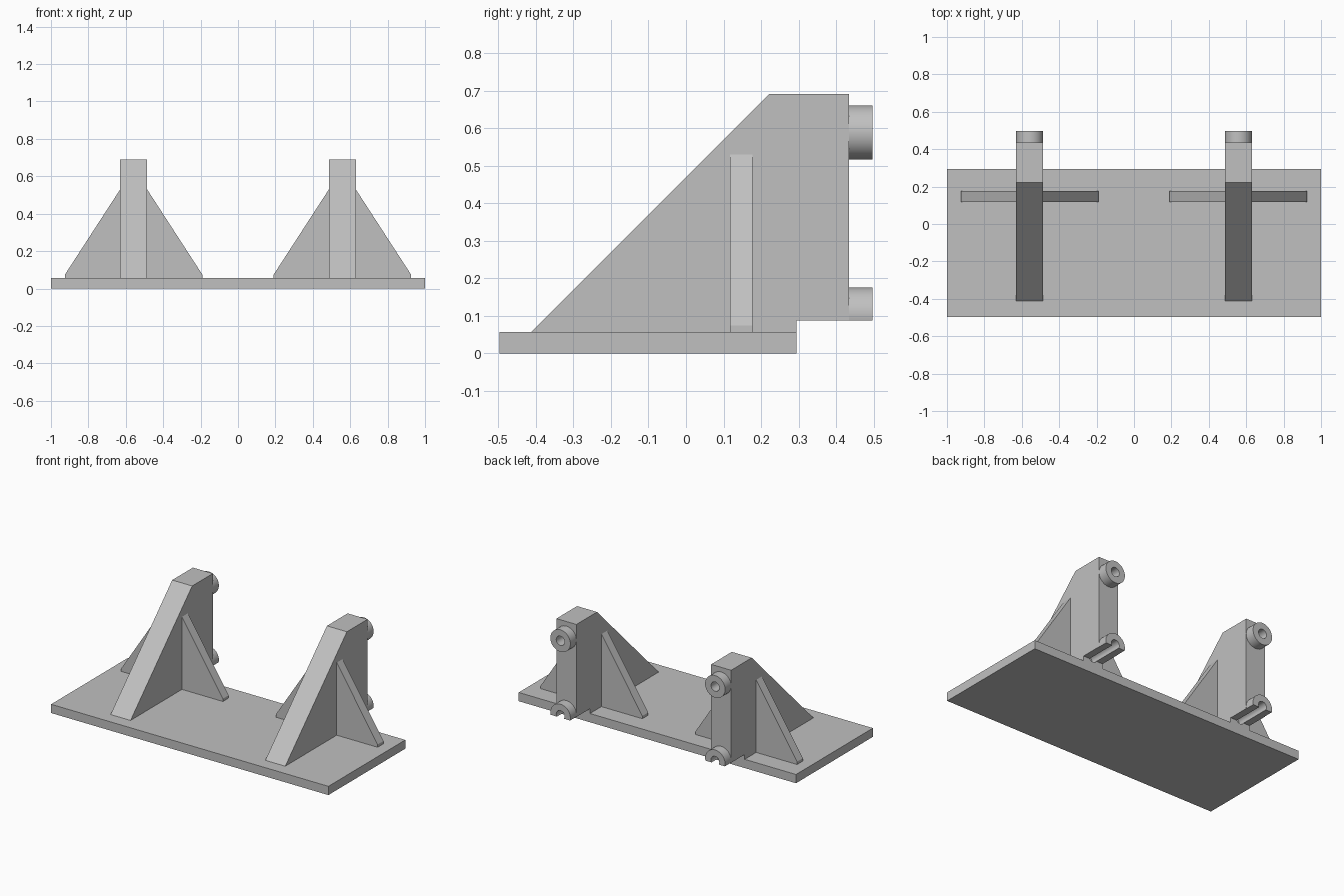
import bpy, bmesh
from math import sin, cos, pi, asin

cube = bpy.data.objects.get("Cube")
if cube:
    bpy.data.objects.remove(cube, do_unlink=True)

grey = bpy.data.materials.new("plain_grey")
grey.use_nodes = True
grey.diffuse_color = (0.53, 0.53, 0.53, 1)
grey.node_tree.nodes["Principled BSDF"].inputs["Base Color"].default_value = grey.diffuse_color

CX, HALF = 0.558, 0.072          # bracket centre and half thickness
BACK, END = 0.435, 0.497         # web back face and boss end face
UPPER, LOWER, CUT = 0.589, 0.104, 0.088
HOLE = 0.03


def prism(name, outline, axis, lo, hi):
    """Extrude a 2D outline along x, y or z."""
    place = {"x": lambda a, b, t: (t, a, b),
             "y": lambda a, b, t: (a, t, b),
             "z": lambda a, b, t: (a, b, t)}[axis]
    bm = bmesh.new()
    rings = [[bm.verts.new(place(a, b, t)) for a, b in outline] for t in (lo, hi)]
    bm.faces.new(rings[0])
    bm.faces.new(rings[1])
    n = len(outline)
    for i in range(n):
        j = (i + 1) % n
        bm.faces.new((rings[0][i], rings[0][j], rings[1][j], rings[1][i]))
    bmesh.ops.recalc_face_normals(bm, faces=bm.faces)
    mesh = bpy.data.meshes.new(name)
    bm.to_mesh(mesh)
    bm.free()
    mesh.materials.append(grey)
    obj = bpy.data.objects.new(name, mesh)
    bpy.context.collection.objects.link(obj)
    return obj


def arc(z, radius, start=0.0, end=2 * pi, steps=48):
    closed = end - start >= 2 * pi
    count = steps if closed else steps + 1
    return [(CX + radius * cos(start + (end - start) * i / steps),
             z + radius * sin(start + (end - start) * i / steps)) for i in range(count)]


def finish(obj, cutters=()):
    """Cut the holes, mirror to the other side and shade."""
    bpy.ops.object.select_all(action="DESELECT")
    obj.select_set(True)
    bpy.context.view_layer.objects.active = obj
    for cutter in cutters:
        mod = obj.modifiers.new("hole", "BOOLEAN")
        mod.operation, mod.solver, mod.object = "DIFFERENCE", "EXACT", cutter
        bpy.ops.object.modifier_apply(modifier=mod.name)
    mirror = obj.modifiers.new("mirror", "MIRROR")
    mirror.use_mirror_merge = False
    bpy.ops.object.modifier_apply(modifier=mirror.name)
    bpy.ops.object.shade_smooth_by_angle(angle=0.5)


# Base plate
prism("base_plate", [(-1, -0.497), (1, -0.497), (1, 0.295), (-1, 0.295)], "z", 0, 0.057)

# Blind bolt holes
upper_hole = prism("upper_hole_cutter", arc(UPPER, HOLE), "y", 0.25, 0.55)
lower_hole = prism("lower_hole_cutter", arc(LOWER, HOLE), "y", 0.25, 0.55)

# Upright sloping webs
web = prism("upright_webs", [(-0.413, 0.057), (0.222, 0.691), (BACK, 0.691),
                             (BACK, CUT), (0.295, CUT), (0.295, 0.057)],
            "x", CX - HALF, CX + HALF)
finish(web, [upper_hole, lower_hole])

# Side gussets
for side, name in ((1, "outer_gussets"), (-1, "inner_gussets")):
    near, far = CX + side * HALF, CX + side * 0.367
    finish(prism(name, [(near, 0.057), (far, 0.057), (far, 0.075), (near, 0.53)],
                 "y", 0.117, 0.177))

# Round bosses; the lower ones are cut flat underneath
dip = asin((LOWER - CUT) / HALF)
finish(prism("upper_bosses", arc(UPPER, HALF), "y", BACK, END), [upper_hole])
finish(prism("lower_bosses", arc(LOWER, HALF, -dip, pi + dip), "y", BACK, END), [lower_hole])

for cutter in (upper_hole, lower_hole):
    bpy.data.objects.remove(cutter, do_unlink=True)
